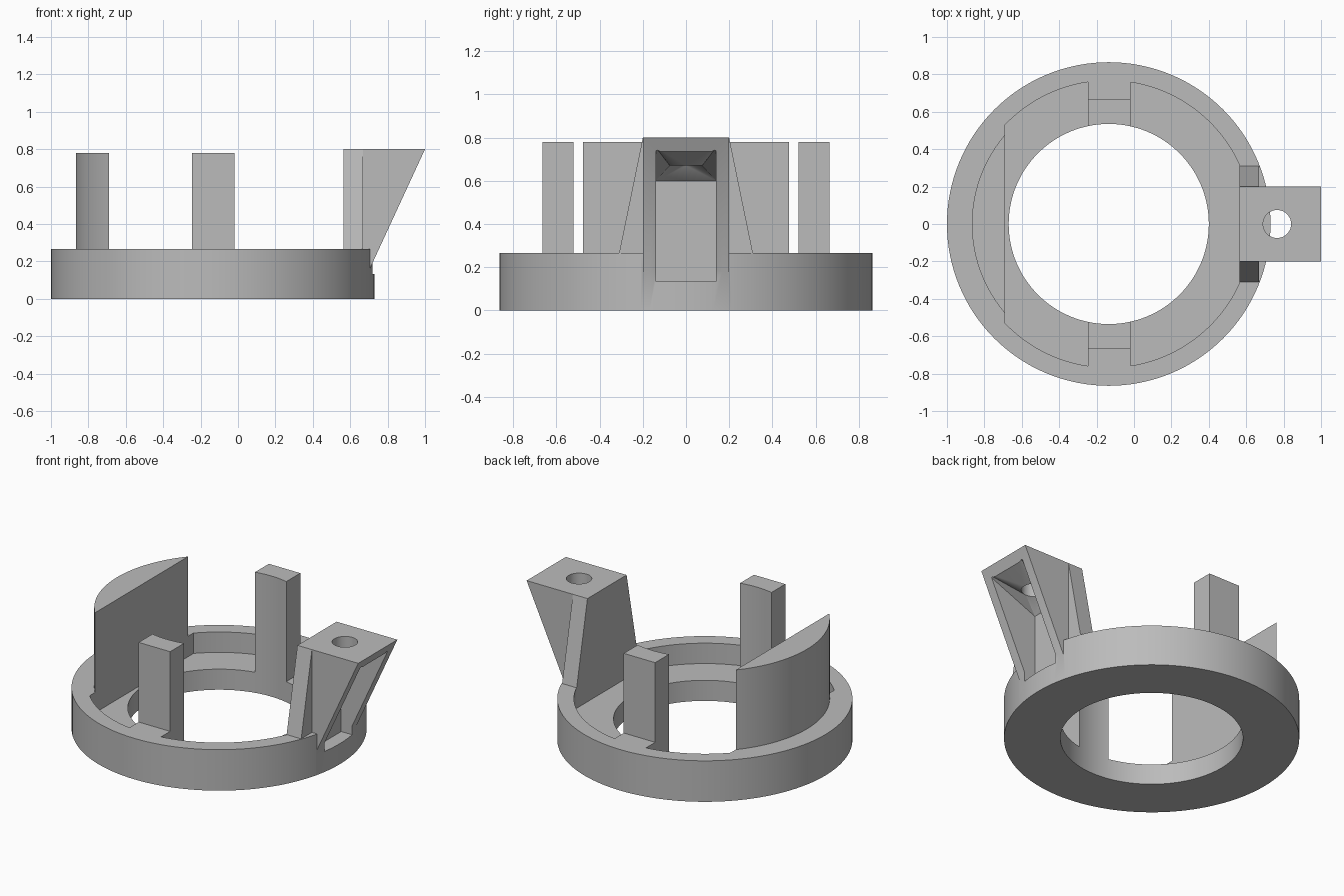
import bpy
import bmesh
import math

if "Cube" in bpy.data.objects:
    bpy.data.objects.remove(bpy.data.objects["Cube"])

CX = -0.135        # ring centre
FLOOR = 0.133      # recess floor
RIM = 0.265        # ring top
TOP = 0.78         # top of posts and wall

grey = bpy.data.materials.new("plain_grey")
grey.use_nodes = True
grey.diffuse_color = (0.5, 0.5, 0.5, 1)
grey.node_tree.nodes["Principled BSDF"].inputs["Base Color"].default_value = (0.5, 0.5, 0.5, 1)


def finish(name, bm):
    bmesh.ops.recalc_face_normals(bm, faces=bm.faces)
    mesh = bpy.data.meshes.new(name)
    bm.to_mesh(mesh)
    bm.free()
    mesh.materials.append(grey)
    obj = bpy.data.objects.new(name, mesh)
    bpy.context.collection.objects.link(obj)
    return obj


def prism(name, points, offset):
    """Extrude a closed planar outline by an offset vector."""
    bm = bmesh.new()
    face = bm.faces.new([bm.verts.new(p) for p in points])
    new = bmesh.ops.extrude_face_region(bm, geom=[face])["geom"]
    verts = [g for g in new if isinstance(g, bmesh.types.BMVert)]
    bmesh.ops.translate(bm, verts=verts, vec=offset)
    return finish(name, bm)


def box(name, x0, x1, y0, y1, z0, z1):
    return prism(name, [(x0, y0, z0), (x1, y0, z0), (x1, y1, z0), (x0, y1, z0)], (0, 0, z1 - z0))


def cylinder(name, radius, z0, z1, sides=128):
    angles = [math.tau * i / sides for i in range(sides)]
    pts = [(CX + radius * math.cos(a), radius * math.sin(a), z0) for a in angles]
    return prism(name, pts, (0, 0, z1 - z0))


def combine(target, tool, operation):
    """Apply a boolean and discard the tool."""
    mod = target.modifiers.new("join", "BOOLEAN")
    mod.operation = operation
    mod.solver = "EXACT"
    mod.object = tool
    bpy.context.view_layer.objects.active = target
    bpy.ops.object.modifier_apply(modifier=mod.name)
    bpy.data.objects.remove(tool)


# Recess in the ring, leaving pads for the posts, wall and bracket
recess = cylinder("recess_cutter", 0.767, FLOOR, 0.5)
combine(recess, box("recess_limit", -0.69, 0.565, -1, 1, 0, 1), "INTERSECT")
for side in (-1, 1):
    y0, y1 = sorted((side * 0.4, side * 0.9))
    combine(recess, box("post_pad", -0.245, -0.02, y0, y1, 0, 1), "DIFFERENCE")

holder = cylinder("ring_holder", 0.865, 0, RIM)
combine(holder, recess, "DIFFERENCE")

# Curved wall segment
wall = cylinder("wall_segment", 0.732, 0.2, TOP)
combine(wall, box("wall_limit", -1.2, -0.69, -1, 1, 0, 1), "INTERSECT")
combine(holder, wall, "UNION")

# Front and back posts
for side in (-1, 1):
    y0, y1 = sorted((side * 0.42, side * 0.665))
    combine(holder, box("post", -0.245, -0.02, y0, y1, 0.05, TOP), "UNION")

# Central hole, which also hollows the inner faces of the posts
combine(holder, cylinder("hole_cutter", 0.535, -0.2, 1), "DIFFERENCE")

# Bracket with a sloping outer face, and its tapered side gussets
profile = [(0.565, 0.15), (0.7, 0.15), (1, 0.8), (0.565, 0.8)]
bracket = prism("bracket", [(x, -0.2, z) for x, z in profile], (0, 0.4, 0))
outline = [(-0.31, 0.2), (0.31, 0.2), (0.31, RIM), (0.2, 0.8), (-0.2, 0.8), (-0.31, RIM)]
gussets = prism("gussets", [(0.565, y, z) for y, z in outline], (0.104, 0, 0))
combine(gussets, cylinder("gusset_limit", 0.864, 0, 1), "INTERSECT")
combine(bracket, gussets, "UNION")
combine(holder, bracket, "UNION")

# Pocket cutter: a box whose ceiling funnels into a round hole
bm = bmesh.new()
back, front, half = 0.64, 1.01, 0.14
corners = [(front, half), (back, half), (back, -half), (front, -half)]
low = [bm.verts.new((x, y, FLOOR)) for x, y in corners]
high = [bm.verts.new((x, y, 0.6 if x == back else 0.755)) for x, y in corners]
n = 48
rings = []
for z in (0.67, 1.0):
    rings.append([bm.verts.new((0.765 + 0.075 * math.cos(math.tau * i / n),
                                0.075 * math.sin(math.tau * i / n), z)) for i in range(n)])
bm.faces.new(low)
bm.faces.new(rings[1])
for k in range(4):
    bm.faces.new((low[k], low[k - 1], high[k - 1], high[k]))
for i in range(n):
    j = (i + 1) % n
    bm.faces.new((rings[0][i], rings[0][j], rings[1][j], rings[1][i]))
    bm.faces.new((rings[0][i], rings[0][j], high[i * 4 // n]))
for k in range(4):
    bm.faces.new((high[k - 1], high[k], rings[0][k * n // 4]))
combine(holder, finish("pocket_cutter", bm), "DIFFERENCE")

# Smooth round surfaces, keep edges crisp
bpy.ops.object.select_all(action="DESELECT")
holder.select_set(True)
bpy.context.view_layer.objects.active = holder
bpy.ops.object.shade_smooth_by_angle(angle=math.radians(30))
